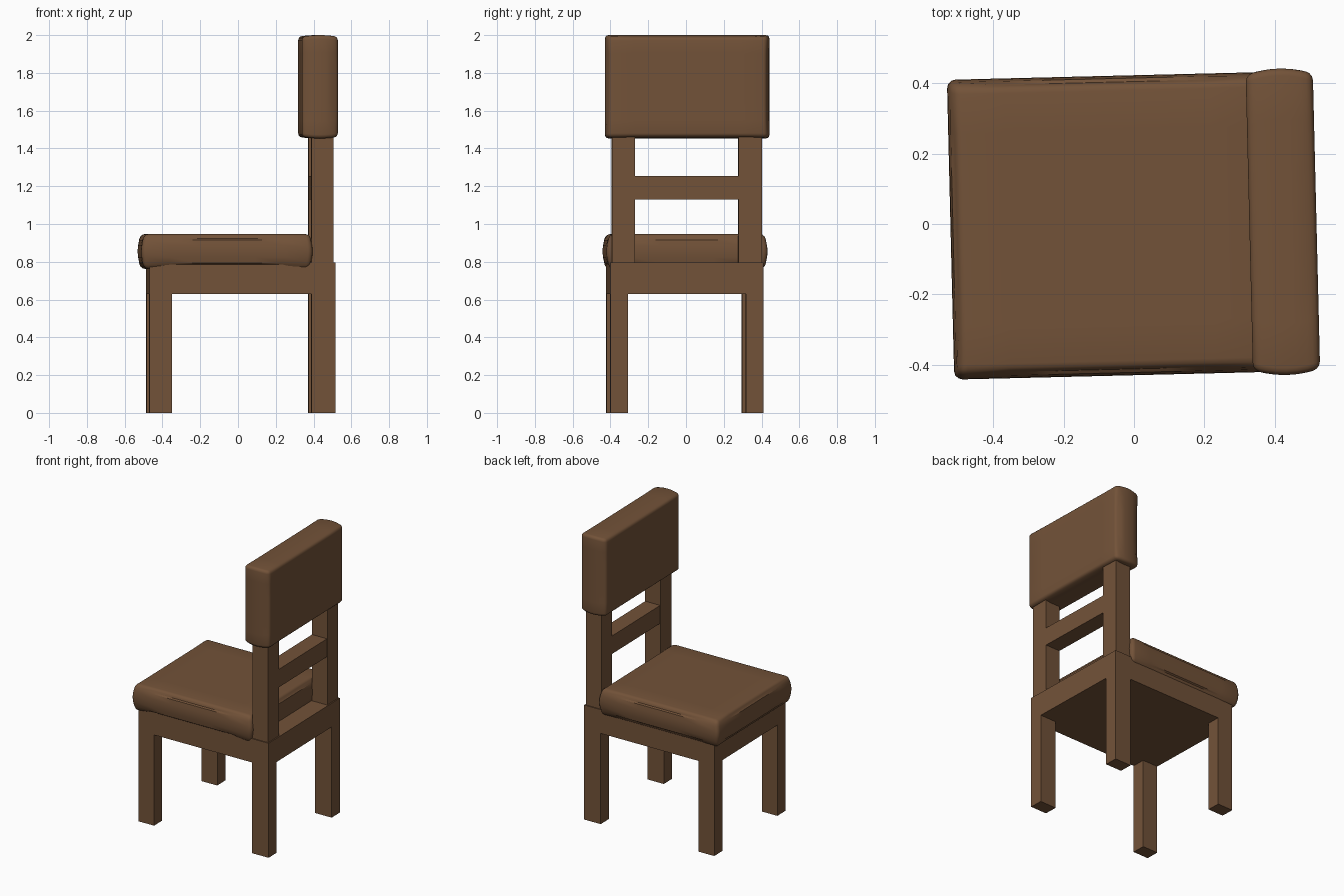
import bpy, bmesh, math
from mathutils import Matrix

if "Cube" in bpy.data.objects:
    bpy.data.objects.remove(bpy.data.objects["Cube"])

TURN = Matrix.Rotation(math.radians(1.4), 4, 'Z')  # whole chair is turned slightly

wood = bpy.data.materials.new("brown wood")
wood.diffuse_color = (0.17, 0.085, 0.04, 1)
wood.use_nodes = True
wood.node_tree.nodes["Principled BSDF"].inputs["Base Color"].default_value = wood.diffuse_color


def finish(name, bm):
    bm.transform(TURN)
    bmesh.ops.recalc_face_normals(bm, faces=bm.faces)
    mesh = bpy.data.meshes.new(name)
    bm.to_mesh(mesh)
    bm.free()
    mesh.materials.append(wood)
    ob = bpy.data.objects.new(name, mesh)
    bpy.context.collection.objects.link(ob)
    return ob


def unit_cube():
    bm = bmesh.new()
    bmesh.ops.create_cube(bm, size=2)
    return bm


def place(bm, lo, hi):
    for v in bm.verts:
        for i in range(3):
            v.co[i] = (lo[i] + hi[i]) / 2 + v.co[i] * (hi[i] - lo[i]) / 2


def box(name, lo, hi):
    bm = unit_cube()
    place(bm, lo, hi)
    return finish(name, bm)


def cushion(name, lo, hi, thin, bulge, bevel):
    """Rounded block whose narrow sides swell across the thin axis."""
    bm = unit_cube()
    bmesh.ops.subdivide_edges(bm, edges=bm.edges[:], cuts=5, use_grid_fill=True)
    unit = [v.co.copy() for v in bm.verts]
    place(bm, lo, hi)
    for v, u in zip(bm.verts, unit):
        for i in range(3):
            if i != thin:
                v.co[i] -= u[i] * bulge[i] * u[thin] ** 2
    rim = [e for e in bm.edges if e.calc_face_angle(0) > math.radians(45)]
    bmesh.ops.bevel(bm, geom=rim, offset=bevel, segments=3, profile=0.5,
                    affect='EDGES', clamp_overlap=True)
    ob = finish(name, bm)
    bpy.ops.object.select_all(action='DESELECT')
    ob.select_set(True)
    bpy.context.view_layer.objects.active = ob
    bpy.ops.object.shade_smooth_by_angle(angle=math.radians(40))
    return ob


MID = -0.007  # centre line of the frame

# Legs and back posts, mirrored left and right
for s, side in ((-1, "right"), (1, "left")):
    ya, yb = sorted((MID + s * 0.313, MID + s * 0.405))
    box(f"front_leg_{side}", (-0.478, ya, 0), (-0.36, yb, 0.64))
    box(f"back_leg_{side}", (0.38, ya, 0), (0.505, yb, 0.64))
    ya, yb = sorted((MID + s * 0.274, MID + s * 0.398))
    box(f"back_post_{side}", (0.38, ya, 0.78), (0.497, yb, 1.48))

# Seat frame slab and back rail
box("seat_frame", (-0.478, MID - 0.405, 0.63), (0.505, MID + 0.405, 0.795))
box("back_rail", (0.382, MID - 0.28, 1.13), (0.495, MID + 0.28, 1.255))

# Padded seat and backrest
cushion("seat", (-0.522, -0.43, 0.762), (0.385, 0.423, 0.947), 2, (0.016, 0.018, 0), 0.024)
cushion("backrest", (0.328, -0.44, 1.453), (0.519, 0.432, 2.0), 0, (0, 0.016, 0.008), 0.02)
